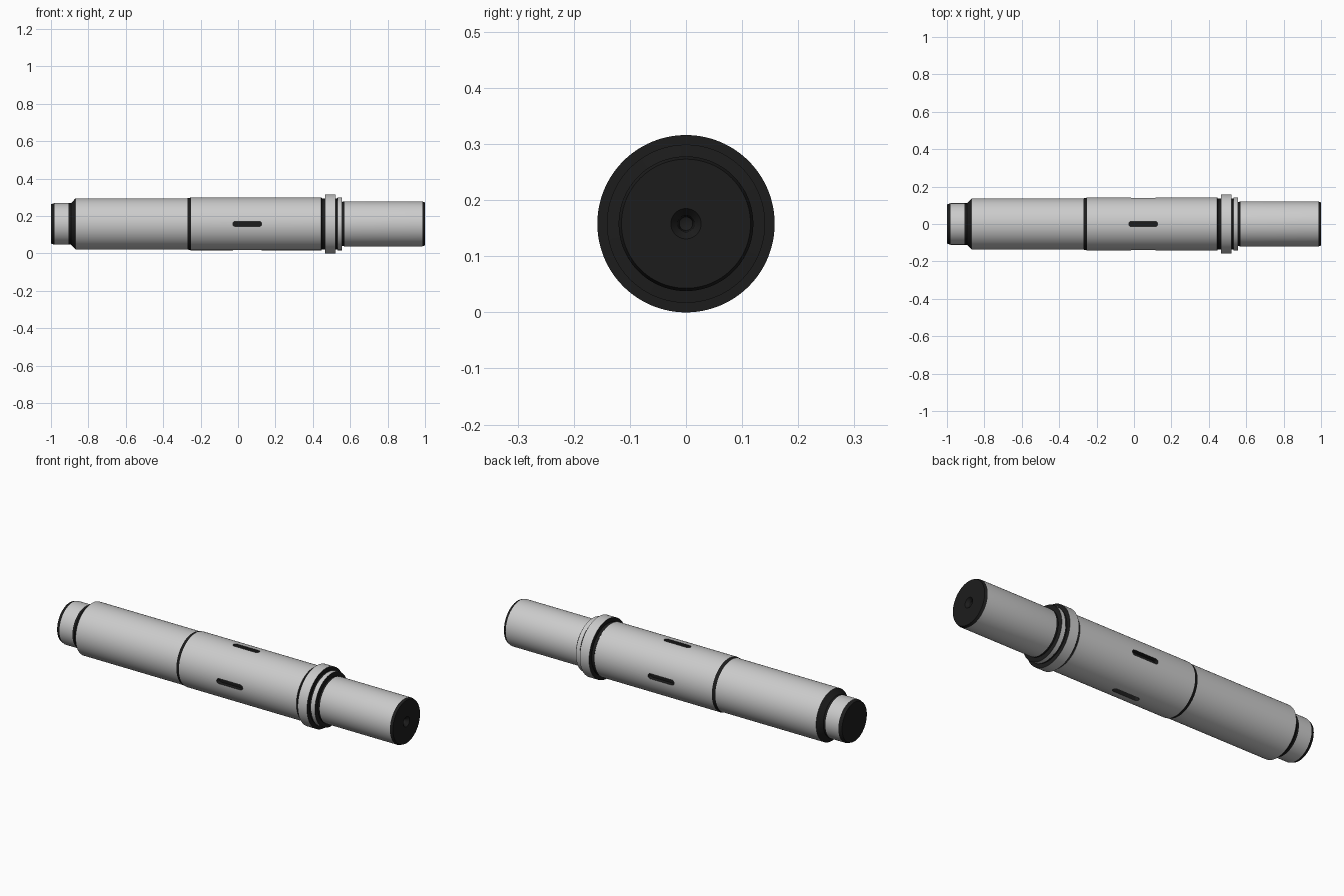
import bpy, bmesh, math
from mathutils import Vector, Matrix

if "Cube" in bpy.data.objects:
    bpy.data.objects.remove(bpy.data.objects["Cube"])

AXIS_Z = 0.158
SIDES = 128


def material(name, rgb):
    m = bpy.data.materials.new(name)
    m.diffuse_color = (*rgb, 1)
    m.use_nodes = True
    m.node_tree.nodes["Principled BSDF"].inputs["Base Color"].default_value = m.diffuse_color
    return m


MATS = [material("steel", (0.8, 0.8, 0.8)), material("dark_edges", (0.012, 0.012, 0.012))]


def make_object(name, bm):
    bmesh.ops.recalc_face_normals(bm, faces=bm.faces)
    me = bpy.data.meshes.new(name)
    bm.to_mesh(me)
    bm.free()
    for m in MATS:
        me.materials.append(m)
    ob = bpy.data.objects.new(name, me)
    ob.location.z = AXIS_Z
    bpy.context.collection.objects.link(ob)
    return ob


# Shaft profile: (x, radius, material of the segment leading to the next point)
PROFILE = [
    (-1.0, 0.0, 1), (-1.0, 0.105, 1), (-0.982, 0.111, 0),      # left end, chamfer
    (-0.905, 0.111, 1), (-0.893, 0.111, 1), (-0.868, 0.137, 0),  # journal, shoulder
    (-0.27, 0.137, 1), (-0.252, 0.141, 0),                     # long barrel, step
    (0.445, 0.141, 1), (0.449, 0.136, 1), (0.465, 0.136, 1),   # keyed barrel, relief
    (0.465, 0.158, 0), (0.52, 0.158, 1),                       # collar
    (0.52, 0.136, 1), (0.53, 0.136, 1), (0.532, 0.141, 0),     # relief
    (0.555, 0.141, 1), (0.557, 0.118, 1), (0.569, 0.12, 0),    # spacer ring
    (0.986, 0.12, 1), (1.0, 0.115, 1),                         # drive end, chamfer
    (1.0, 0.027, 1), (0.985, 0.015, 1), (0.96, 0.012, 1), (0.955, 0.0, 1),  # centre drill
]


def lathe(profile):
    bm = bmesh.new()
    rings = []
    for x, r, _ in profile:
        n = SIDES if r > 0 else 1
        rings.append([bm.verts.new((x, r * math.cos(2 * math.pi * i / SIDES),
                                    r * math.sin(2 * math.pi * i / SIDES))) for i in range(n)])
    for (a, b), p in zip(zip(rings, rings[1:]), profile):
        for i in range(SIDES):
            j = (i + 1) % SIDES
            vs = [a[i % len(a)], a[j % len(a)], b[j % len(b)], b[i % len(b)]]
            f = bm.faces.new(list(dict.fromkeys(vs)))
            f.material_index = p[2]
    return bm


shaft = make_object("shaft", lathe(PROFILE))

# Keyway cutter: four round-ended slots spaced a quarter turn apart
bm = bmesh.new()
x0, x1, half = -0.028, 0.127, 0.0138
outline = []
for cx, start in ((x1 - half, -90), (x0 + half, 90)):
    for k in range(13):
        t = math.radians(start + 15 * k)
        outline.append((cx + half * math.cos(t), half * math.sin(t)))
for q in range(4):
    rot = Matrix.Rotation(q * math.pi / 2, 3, 'X')
    base = bm.faces.new([bm.verts.new(rot @ Vector((x, y, 0.118))) for x, y in outline])
    ext = bmesh.ops.extrude_face_region(bm, geom=[base], use_keep_orig=True)
    verts = [g for g in ext["geom"] if isinstance(g, bmesh.types.BMVert)]
    bmesh.ops.translate(bm, verts=verts, vec=rot @ Vector((0, 0, 0.05)))
for f in bm.faces:
    f.material_index = 1
cutter = make_object("keyway_cutter", bm)
cutter.hide_render = True

mod = shaft.modifiers.new("keyways", 'BOOLEAN')
mod.operation = 'DIFFERENCE'
mod.solver = 'EXACT'
mod.object = cutter

bpy.ops.object.select_all(action='DESELECT')
shaft.select_set(True)
bpy.context.view_layer.objects.active = shaft
bpy.ops.object.modifier_apply(modifier=mod.name)
bpy.data.objects.remove(cutter)
bpy.ops.object.shade_smooth_by_angle(angle=math.radians(12))
